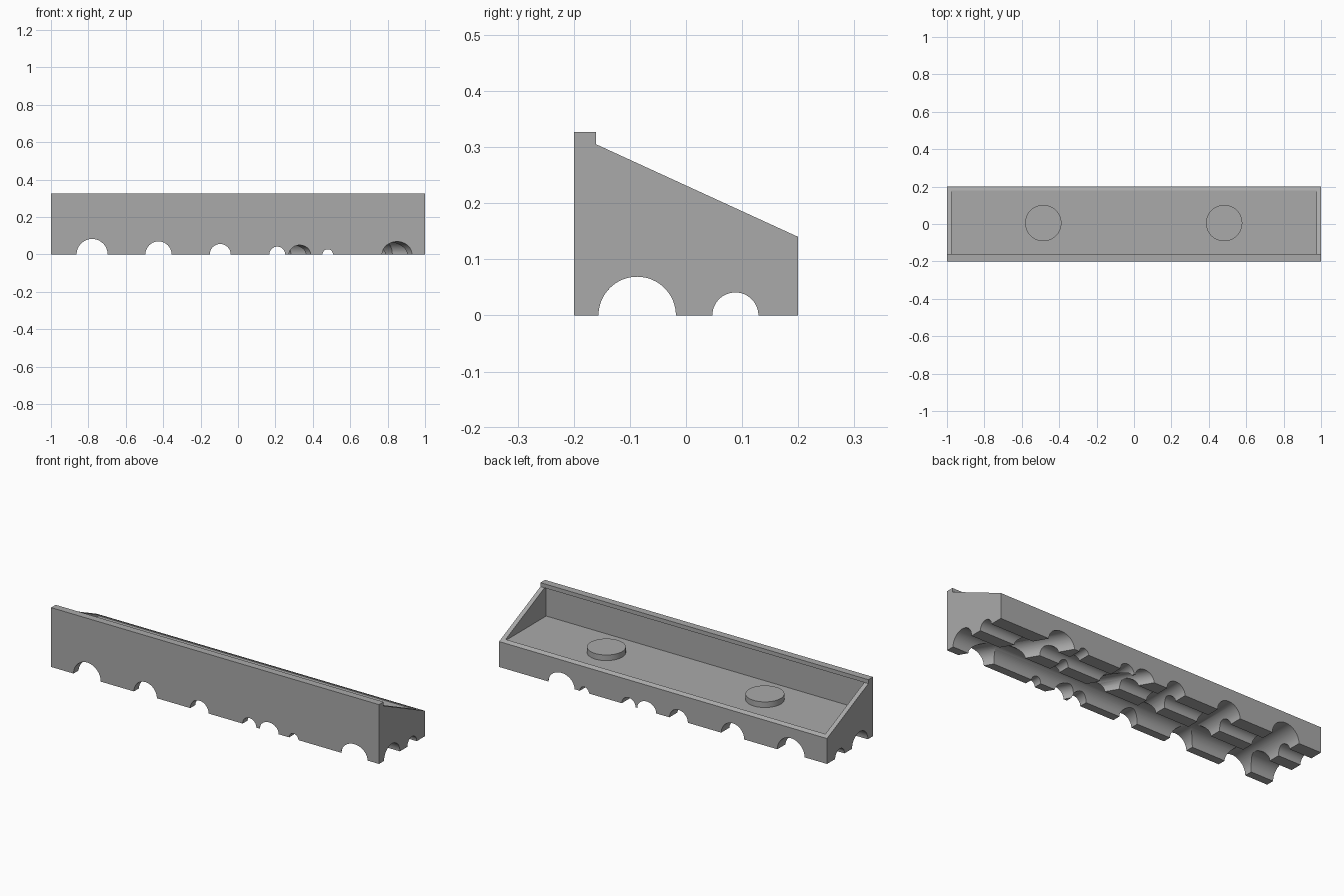
import bpy, bmesh, math
from mathutils import Matrix

cube = bpy.data.objects.get("Cube")
if cube:
    bpy.data.objects.remove(cube, do_unlink=True)

grey = bpy.data.materials.new("mid grey")
grey.use_nodes = True
colour = (0.4, 0.4, 0.4, 1)
grey.diffuse_color = colour
grey.node_tree.nodes["Principled BSDF"].inputs["Base Color"].default_value = colour


def add_object(name, bm):
    bmesh.ops.recalc_face_normals(bm, faces=bm.faces)
    mesh = bpy.data.meshes.new(name)
    bm.to_mesh(mesh)
    bm.free()
    mesh.materials.append(grey)
    obj = bpy.data.objects.new(name, mesh)
    bpy.context.collection.objects.link(obj)
    return obj


def prism(name, profile, half_length):
    """Extrude a (y, z) profile along x."""
    bm = bmesh.new()
    face = bm.faces.new([bm.verts.new((-half_length, y, z)) for y, z in profile])
    new = bmesh.ops.extrude_face_region(bm, geom=[face])["geom"]
    verts = [v for v in new if isinstance(v, bmesh.types.BMVert)]
    bmesh.ops.translate(bm, verts=verts, vec=(2 * half_length, 0, 0))
    return add_object(name, bm)


def cylinder(name, matrix, radius, depth, segments=64):
    bm = bmesh.new()
    bmesh.ops.create_cone(bm, cap_ends=True, segments=segments, radius1=radius,
                          radius2=radius, depth=depth, matrix=matrix)
    return add_object(name, bm)


def cut(target, cutter):
    cutter.hide_render = True
    bpy.context.view_layer.objects.active = target
    mod = target.modifiers.new("cut", 'BOOLEAN')
    mod.operation = 'DIFFERENCE'
    mod.solver = 'EXACT'
    mod.object = cutter
    bpy.ops.object.modifier_apply(modifier=mod.name)
    bpy.data.objects.remove(cutter, do_unlink=True)


def channel(x, y, radius, degrees):
    """Round groove cutter lying on z = 0, heading the given way from +x."""
    turn = Matrix.Rotation(math.radians(degrees), 4, 'Z')
    lie = Matrix.Rotation(math.radians(90), 4, 'Y')
    cut(body, cylinder("groove_cutter", Matrix.Translation((x, y, 0)) @ turn @ lie,
                       radius, 2.4 if degrees == 0 else 0.9))


# Sloped body with a raised front lip
body = prism("tray_body", [(-0.2, 0), (0.2, 0), (0.2, 0.14), (-0.16, 0.305),
                           (-0.16, 0.327), (-0.2, 0.327)], 1)

# Open tray, tucked slightly under the lip
cut(body, prism("tray_cutter", [(-0.175, 0.144), (0.178, 0.144), (0.178, 0.5),
                                (-0.16, 0.5), (-0.16, 0.305), (-0.175, 0.305)], 0.975))

# Lengthwise grooves
for y, r in [(-0.087, 0.069), (0.088, 0.041)]:
    channel(0, y, r, 0)

# Crosswise grooves
for x, r in [(-0.78, 0.083), (-0.425, 0.07), (-0.095, 0.056), (0.21, 0.042), (0.48, 0.028)]:
    channel(x, 0, r, 90)

# Slanted grooves
for x, r in [(0.735, 0.069), (0.215, 0.05)]:
    channel(x, 0, r, 120)

# Round pads on the tray floor
pads = [cylinder(side + "_pad", Matrix.Translation((x, 0.005, 0.157)), 0.097, 0.036)
        for side, x in [("right", -0.485), ("left", 0.482)]]

# Smooth curves, sharp edges
bpy.ops.object.select_all(action='DESELECT')
for obj in [body] + pads:
    obj.select_set(True)
bpy.context.view_layer.objects.active = body
bpy.ops.object.shade_smooth_by_angle(angle=math.radians(25))
